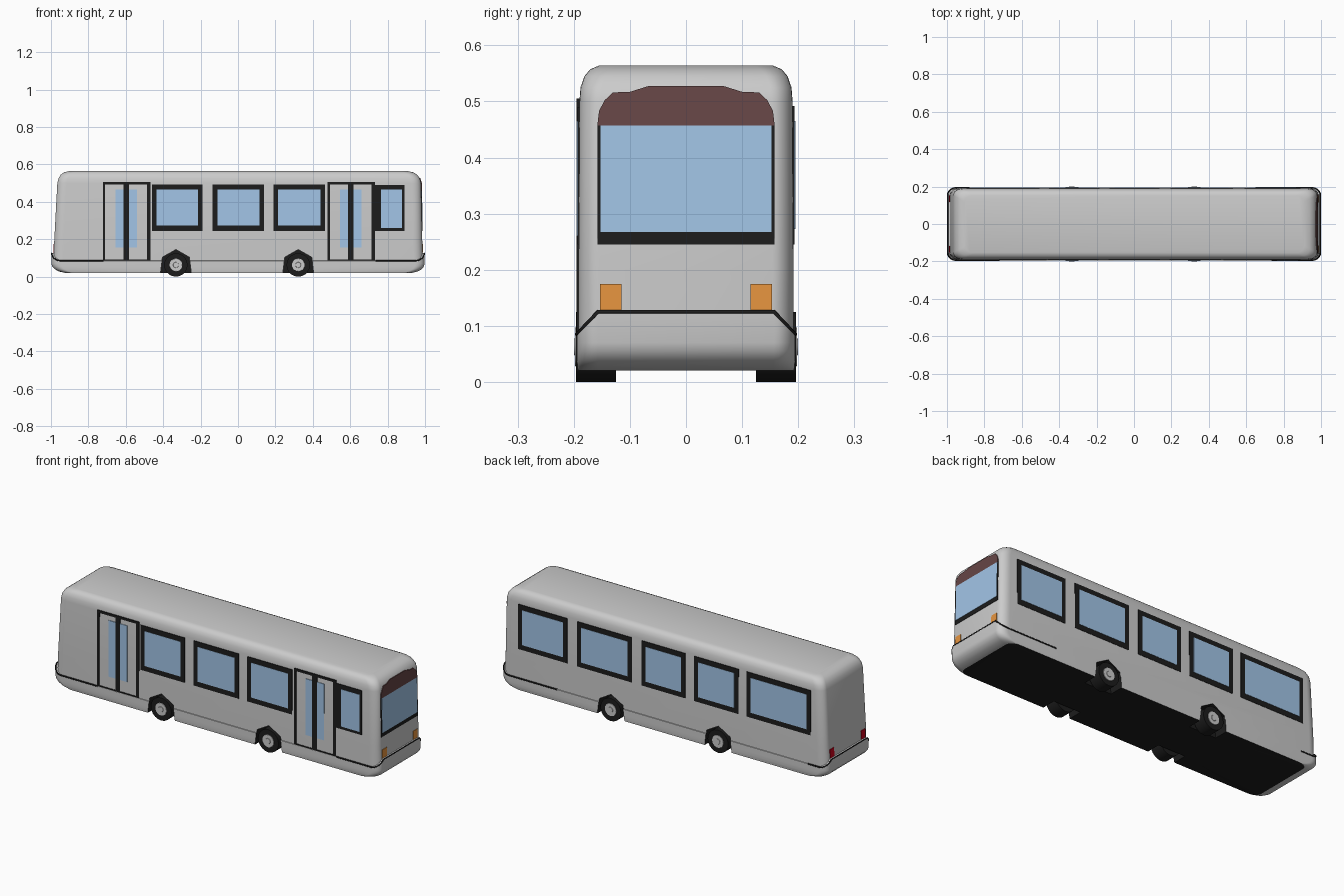
import bpy, bmesh, math

if "Cube" in bpy.data.objects:
    bpy.data.objects.remove(bpy.data.objects["Cube"])


def material(name, rgb):
    m = bpy.data.materials.new(name)
    m.diffuse_color = (*rgb, 1)
    m.use_nodes = True
    m.node_tree.nodes["Principled BSDF"].inputs["Base Color"].default_value = m.diffuse_color
    return m


GREY = material("body_grey", (0.7, 0.7, 0.7))
BLACK = material("black", (0.012, 0.012, 0.012))
GLASS = material("glass", (0.36, 0.56, 0.8))
VISOR = material("visor", (0.13, 0.06, 0.06))
AMBER = material("amber", (0.8, 0.3, 0.05))
RED = material("red", (0.6, 0.0, 0.01))

# Body outline by height: z, rear x, front x, half width, follows bumper line
ROWS = [
    (0.02, -0.925, 0.93, 0.193, False),
    (0.028, -0.958, 0.962, 0.194, False),
    (0.04, -0.98, 0.983, 0.195, False),
    (0.055, -0.993, 0.994, 0.195, False),
    (0.07, -0.998, 0.998, 0.195, False),
    (0.125, -0.998, 0.998, 0.195, True),
    (0.126, -0.985, 0.986, 0.192, True),
    (0.2, -0.982, 0.985, 0.192, False),
    (0.50, -0.966, 0.979, 0.190, False),
    (0.525, -0.960, 0.972, 0.188, False),
    (0.545, -0.948, 0.958, 0.181, False),
    (0.557, -0.932, 0.940, 0.171, False),
    (0.564, -0.905, 0.91, 0.155, False),
]
SEG = 7


def ring(z, x0, x1, hy, bumper):
    rx, ry = 0.05, 0.038
    pts = []
    for k, (sx, sy) in enumerate([(1, -1), (1, 1), (-1, 1), (-1, -1)]):
        cx = x1 - rx if sx > 0 else x0 + rx
        for i in range(SEG + 1):
            a = math.radians(-90 + 90 * k + 90 * i / SEG)
            y = sy * (hy - ry) + ry * math.sin(a)
            drop = 0.04 * max(0, abs(y) - hy + ry) / ry if bumper else 0
            pts.append((cx + rx * math.cos(a), y, z - drop))
    return pts


def end_x(z, col):
    rows = ROWS[6:]
    for a, b in zip(rows, rows[1:]):
        if z <= b[0]:
            return a[col] + (b[col] - a[col]) * (z - a[0]) / (b[0] - a[0])
    return rows[-1][col]


def finish(name, bm, mats, angle=None):
    bmesh.ops.recalc_face_normals(bm, faces=bm.faces)
    me = bpy.data.meshes.new(name)
    bm.to_mesh(me)
    bm.free()
    for m in mats:
        me.materials.append(m)
    ob = bpy.data.objects.new(name, me)
    bpy.context.collection.objects.link(ob)
    if angle:
        smooth(ob, angle)
    return ob


def activate(ob):
    bpy.ops.object.select_all(action='DESELECT')
    bpy.context.view_layer.objects.active = ob
    ob.select_set(True)


def smooth(ob, angle):
    activate(ob)
    bpy.ops.object.shade_smooth_by_angle(angle=math.radians(angle))


def loft(name, rings, mats, angle=None):
    bm = bmesh.new()
    vs = [[bm.verts.new(p) for p in r] for r in rings]
    n = len(vs[0])
    for a, b in zip(vs, vs[1:]):
        for i in range(n):
            bm.faces.new((a[i], a[(i + 1) % n], b[(i + 1) % n], b[i]))
    bottom = bm.faces.new(vs[0])
    bm.faces.new(vs[-1])
    if len(mats) > 1:
        bottom.material_index = 1
    return finish(name, bm, mats, angle)


def side_panel(name, side, x0, x1, z0, z1, out, mat):
    box = [[(x, side * y, z) for x, z in ((x0, z0), (x1, z0), (x1, z1), (x0, z1))]
           for y in (0.18, out)]
    return loft(name, box, [mat])


def end_panel(name, col, pts, out, mat):
    s = 1 if col == 2 else -1
    return loft(name, [[(end_x(z, col) + s * d, y, z) for y, z in pts]
                       for d in (-0.02, out)], [mat])


def rect(y0, y1, z0, z1):
    return [(y0, z0), (y1, z0), (y1, z1), (y0, z1)]


# Body shell with bumper, black underside and wheel arches cut out
body = loft("bus_body", [ring(*r) for r in ROWS], [GREY, BLACK])
ARCH = [(-0.086, -0.01), (-0.072, 0.104), (0, 0.145), (0.072, 0.104), (0.086, -0.01)]
AXLES = [-0.332, 0.322]
for x in AXLES:
    for s in (-1, 1):
        cutter = loft("arch_cutter", [[(x + px, s * y, z) for px, z in ARCH]
                                      for y in (0.115, 0.25)], [BLACK])
        cutter.hide_render = True
        mod = body.modifiers.new("arch", 'BOOLEAN')
        mod.operation, mod.solver, mod.object = 'DIFFERENCE', 'EXACT', cutter
        mod.material_mode = 'TRANSFER'
        activate(body)
        bpy.ops.object.modifier_apply(modifier=mod.name)
        bpy.data.objects.remove(cutter)
smooth(body, 35)


# Wheels with grey hubs
def disc(name, x, s, r0, r1, y0, y1, mat):
    rings = [[(x + r * math.cos(t), s * y, 0.0625 + r * math.sin(t))
              for t in (math.tau * i / 20 for i in range(20))]
             for r, y in ((r0, y0), (r1, y1))]
    return loft(name, rings, [mat], 35)


for x in AXLES:
    for s in (-1, 1):
        disc("tyre", x, s, 0.0625, 0.0625, 0.125, 0.196, BLACK)
        disc("wheel_rim", x, s, 0.037, 0.034, 0.19, 0.198, GREY)
        disc("wheel_hub", x, s, 0.02, 0.014, 0.19, 0.2, GREY)

# Side windows, door side then plain side
FRONT = [(-0.46, -0.19), (-0.135, 0.14), (0.19, 0.465)]
BACK = [(0.59, 0.89), (0.195, 0.53), (-0.13, 0.135), (-0.455, -0.185), (-0.895, -0.505)]
for s, spans in ((-1, FRONT), (1, BACK)):
    for x0, x1 in spans:
        side_panel("window_frame", s, x0, x1, 0.245, 0.492, 0.1935, BLACK)
        side_panel("window_glass", s, x0 + 0.025, x1 - 0.025, 0.273, 0.465, 0.195, GLASS)
side_panel("driver_window_frame", -1, 0.72, 0.89, 0.245, 0.49, 0.1935, BLACK)
side_panel("driver_window_glass", -1, 0.765, 0.878, 0.26, 0.465, 0.195, GLASS)

# Double doors: black outline, centre post and two glass strips
for c in (-0.598, 0.603):
    side_panel("door_glass", -1, c - 0.057, c + 0.057, 0.155, 0.465, 0.1935, GLASS)
    for a, b in ((-0.125, -0.112), (-0.014, 0.014), (0.112, 0.13)):
        side_panel("door_post", -1, c + a, c + b, 0.088, 0.505, 0.195, BLACK)
    side_panel("door_top", -1, c - 0.125, c + 0.13, 0.492, 0.505, 0.195, BLACK)
    side_panel("door_sill", -1, c - 0.125, c + 0.13, 0.086, 0.092, 0.195, BLACK)

# Windscreen with dark visor, front and rear lights
end_panel("windscreen_frame", 2, rect(-0.158, 0.158, 0.245, 0.46), 0.002, BLACK)
end_panel("windscreen_glass", 2, rect(-0.152, 0.152, 0.267, 0.457), 0.004, GLASS)
half = [(0.158, 0.457), (0.155, 0.483), (0.145, 0.502), (0.13, 0.516), (0.1, 0.517), (0.068, 0.527)]
end_panel("windscreen_visor", 2, half + [(-y, z) for y, z in reversed(half)], 0.004, VISOR)
for s in (-1, 1):
    end_panel("headlight", 2, rect(s * 0.115, s * 0.153, 0.128, 0.175), 0.003, AMBER)
    end_panel("tail_light", 1, rect(s * 0.118, s * 0.153, 0.128, 0.175), 0.003, RED)

# Black trim along the bumper's top edge
lip = ring(0.125, -0.996, 0.996, 0.194, True)
n = len(lip) // 2
for name, pts, xa, xb in (("front_bumper_trim", lip[:n], 0.735, 0.65),
                          ("rear_bumper_trim", lip[n:], -0.88, -0.72)):
    path = [(xa, *pts[0][1:])] + pts + [(xb, *pts[-1][1:])]
    cu = bpy.data.curves.new(name, 'CURVE')
    cu.dimensions = '3D'
    cu.bevel_depth, cu.bevel_resolution = 0.004, 1
    sp = cu.splines.new('POLY')
    sp.points.add(len(path) - 1)
    for p, co in zip(sp.points, path):
        p.co = (*co, 1)
    cu.materials.append(BLACK)
    bpy.context.collection.objects.link(bpy.data.objects.new(name, cu))
